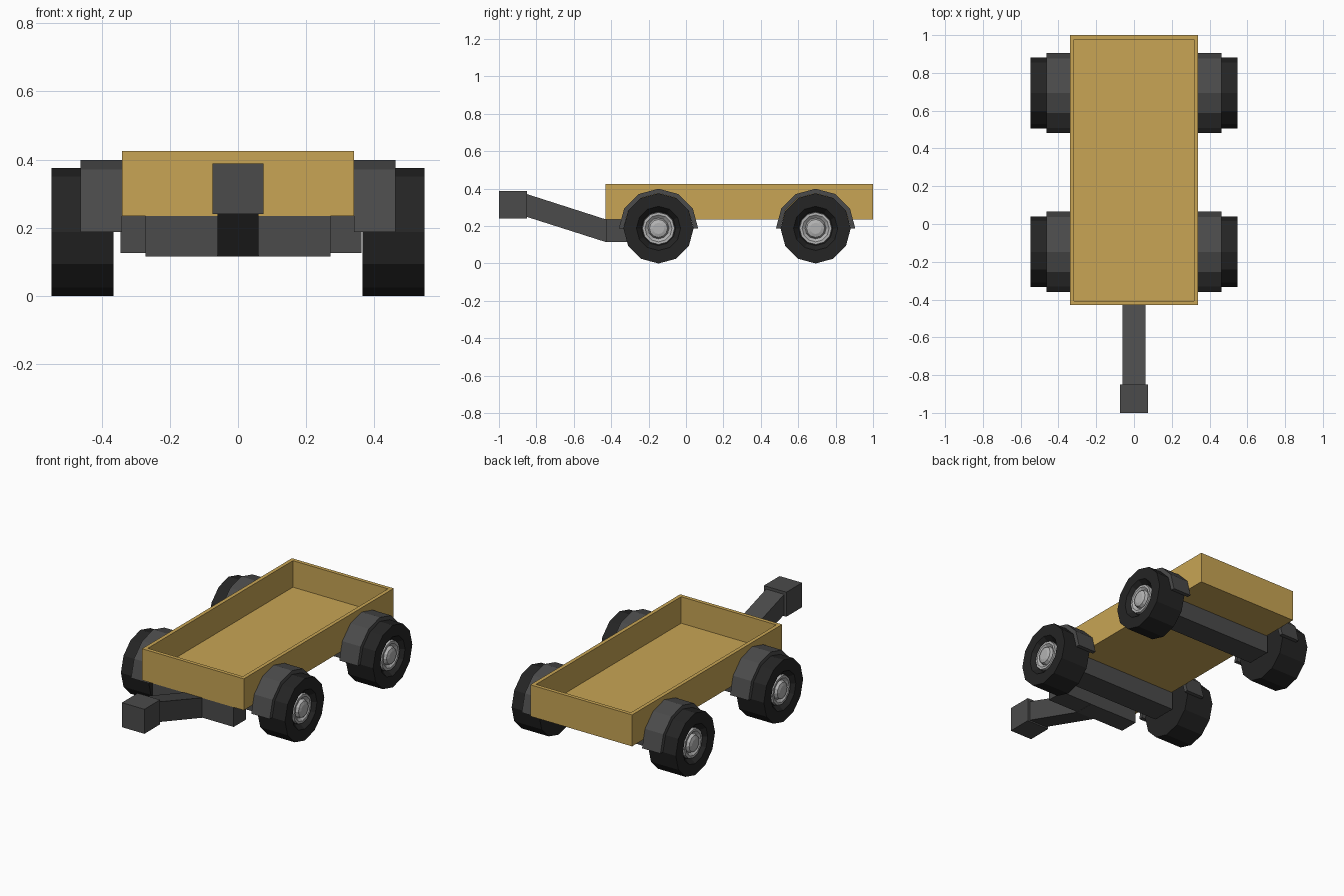
import bpy, bmesh
from math import sin, cos, pi

if "Cube" in bpy.data.objects:
    bpy.data.objects.remove(bpy.data.objects["Cube"])


def material(name, rgb):
    m = bpy.data.materials.new(name)
    m.diffuse_color = (*rgb, 1)
    m.use_nodes = True
    m.node_tree.nodes["Principled BSDF"].inputs["Base Color"].default_value = m.diffuse_color
    return m


WOOD = material("ochre", (0.58, 0.376, 0.089))
DARK = material("dark grey", (0.07, 0.07, 0.07))
RUBBER = material("rubber", (0.018, 0.018, 0.018))
METAL = material("metal", (0.45, 0.45, 0.45))


def finish(name, bm, mat):
    bmesh.ops.remove_doubles(bm, verts=bm.verts, dist=1e-5)
    bmesh.ops.recalc_face_normals(bm, faces=bm.faces)
    me = bpy.data.meshes.new(name)
    bm.to_mesh(me)
    bm.free()
    me.materials.append(mat)
    ob = bpy.data.objects.new(name, me)
    bpy.context.collection.objects.link(ob)
    return ob


def box_mesh(lo, hi):
    bm = bmesh.new()
    bmesh.ops.create_cube(bm, size=1)
    for v in bm.verts:
        v.co = [(a + b) / 2 + c * (b - a) for a, b, c in zip(lo, hi, v.co)]
    return bm


def box(name, lo, hi, mat):
    return finish(name, box_mesh(lo, hi), mat)


def extrude_x(name, outline, x0, x1, mat):
    """Prism along x from a (y, z) outline."""
    bm = bmesh.new()
    f = bm.faces.new([bm.verts.new((x0, y, z)) for y, z in outline])
    new = bmesh.ops.extrude_face_region(bm, geom=[f])["geom"]
    moved = [v for v in new if isinstance(v, bmesh.types.BMVert)]
    bmesh.ops.translate(bm, verts=moved, vec=(x1 - x0, 0, 0))
    # the starting face stays as the end cap when extruded from an open sheet
    if not any(all(abs(v.co.x - x0) < 1e-6 for v in g.verts) for g in bm.faces):
        bm.faces.new([v for v in bm.verts if abs(v.co.x - x0) < 1e-6])
    return finish(name, bm, mat)


def lathe_x(name, profile, side, y, z, mat, sides=12):
    """Turn an (x, radius) profile around an axle along x."""
    bm = bmesh.new()
    rings = []
    for x, r in profile:
        rings.append([bm.verts.new((side * x, y + r * sin(2 * pi * i / sides),
                                    z + r * cos(2 * pi * i / sides)))
                      for i in range(sides)] if r > 0
                     else [bm.verts.new((side * x, y, z))] * sides)
    for a, b in zip(rings, rings[1:]):
        for i in range(sides):
            j = (i + 1) % sides
            quad = list(dict.fromkeys((a[i], a[j], b[j], b[i])))
            bm.faces.new(quad)
    return finish(name, bm, mat)


# Open tray: inset the top face and push it down to the floor
bm = box_mesh((-0.34, -0.43, 0.235), (0.34, 1.0, 0.425))
bm.normal_update()
top = max(bm.faces, key=lambda f: f.calc_center_median().z)
bmesh.ops.inset_region(bm, faces=[top], thickness=0.032)
for v in top.verts:
    v.co.z = 0.425
inner = bmesh.ops.extrude_discrete_faces(bm, faces=[top])["faces"][0]
bmesh.ops.translate(bm, verts=inner.verts, vec=(0, 0, -0.16))
finish("tray", bm, WOOD)

# Drawbar, hitch and cross beam
extrude_x("drawbar", [(-0.86, 0.252), (-0.43, 0.115), (-0.31, 0.115),
                      (-0.31, 0.236), (-0.43, 0.236), (-0.86, 0.374)],
          -0.06, 0.06, DARK)
box("hitch_block", (-0.075, -1.0, 0.24), (0.075, -0.85, 0.388), DARK)
box("cross_beam", (-0.272, -0.429, 0.116), (0.272, -0.31, 0.236), DARK)

# Running gear
AXLE_Z = 0.1875
TYRE = [(0.365, 0), (0.365, 0.1875), (0.548, 0.1875), (0.548, 0.118),
        (0.515, 0.092), (0.515, 0)]
RIM = [(0.51, 0.088), (0.535, 0.086), (0.535, 0.072), (0.522, 0.056),
       (0.54, 0.048), (0.546, 0.03), (0.546, 0)]
for end, y in (("front", -0.147), ("rear", 0.693)):
    box(end + "_axle", (-0.345, y - 0.075, 0.126), (0.362, y + 0.075, 0.236), DARK)
    arch = [(y + r * cos(pi * k / 6), AXLE_Z + r * sin(pi * k / 6))
            for r, ks in ((0.212, range(7)), (0.188, range(6, -1, -1))) for k in ks]
    for label, s in (("left", -1), ("right", 1)):
        tag = f"{end}_{label}_"
        lathe_x(tag + "tyre", TYRE, s, y, AXLE_Z, RUBBER)
        lathe_x(tag + "rim", RIM, s, y, AXLE_Z, METAL)
        extrude_x(tag + "fender", arch, s * 0.34, s * 0.463, DARK)
